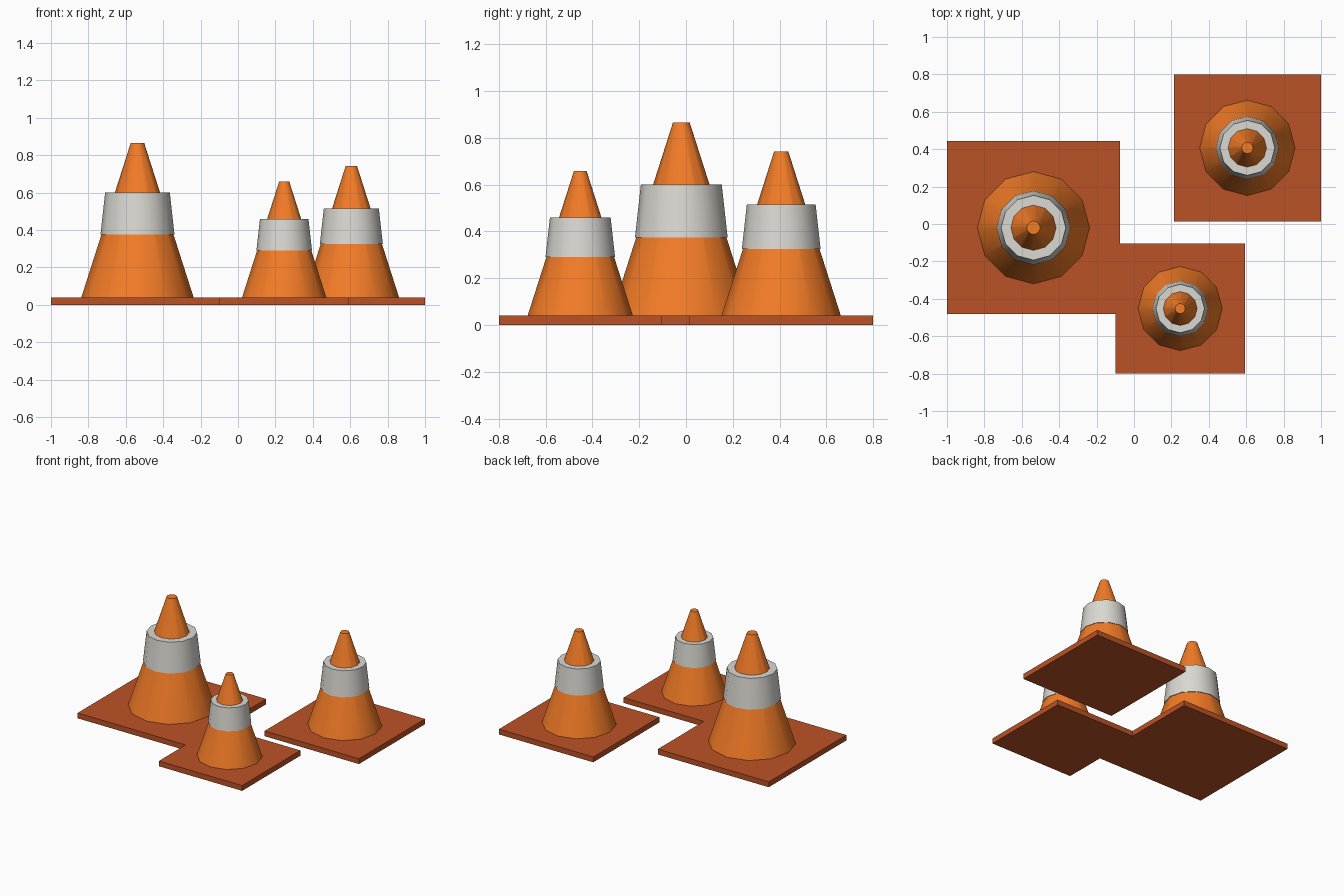
import bpy
import math

if "Cube" in bpy.data.objects:
    bpy.data.objects.remove(bpy.data.objects["Cube"])


def material(name, color):
    m = bpy.data.materials.new(name)
    m.diffuse_color = (*color, 1)
    m.use_nodes = True
    m.node_tree.nodes["Principled BSDF"].inputs["Base Color"].default_value = m.diffuse_color
    return m


ORANGE = material("orange", (0.90, 0.20, 0.02))
RUST = material("rust_orange", (0.50, 0.085, 0.02))
WHITE = material("off_white", (0.70, 0.69, 0.64))
BASE = 0.04  # plate thickness, the same for every cone


def frustum(name, x, y, z0, z1, r0, r1, mat):
    bpy.ops.mesh.primitive_cone_add(vertices=12, radius1=r0, radius2=r1,
                                    depth=z1 - z0, location=(x, y, (z0 + z1) / 2))
    ob = bpy.context.object
    ob.name = name
    ob.data.materials.append(mat)
    bpy.ops.object.shade_smooth_by_angle(angle=math.radians(40))


def traffic_cone(name, x, y, s):
    # Square base plate
    bpy.ops.mesh.primitive_cube_add(size=1, location=(x, y, BASE / 2))
    plate = bpy.context.object
    plate.name = name + "_base_plate"
    plate.scale = (0.925 * s, 0.925 * s, BASE)
    plate.data.materials.append(RUST)
    bpy.ops.object.transform_apply(location=False, rotation=False, scale=True)
    # Tapered body
    frustum(name + "_body", x, y, BASE, BASE + 0.825 * s, 0.3 * s, 0.036 * s, ORANGE)
    # Raised reflective band
    frustum(name + "_band", x, y, BASE + 0.335 * s, BASE + 0.56 * s,
            0.198 * s, 0.173 * s, WHITE)


traffic_cone("large_cone", -0.5375, -0.02, 1.0)
traffic_cone("medium_cone", 0.606, 0.407, 0.85)
traffic_cone("small_cone", 0.247, -0.452, 0.75)
